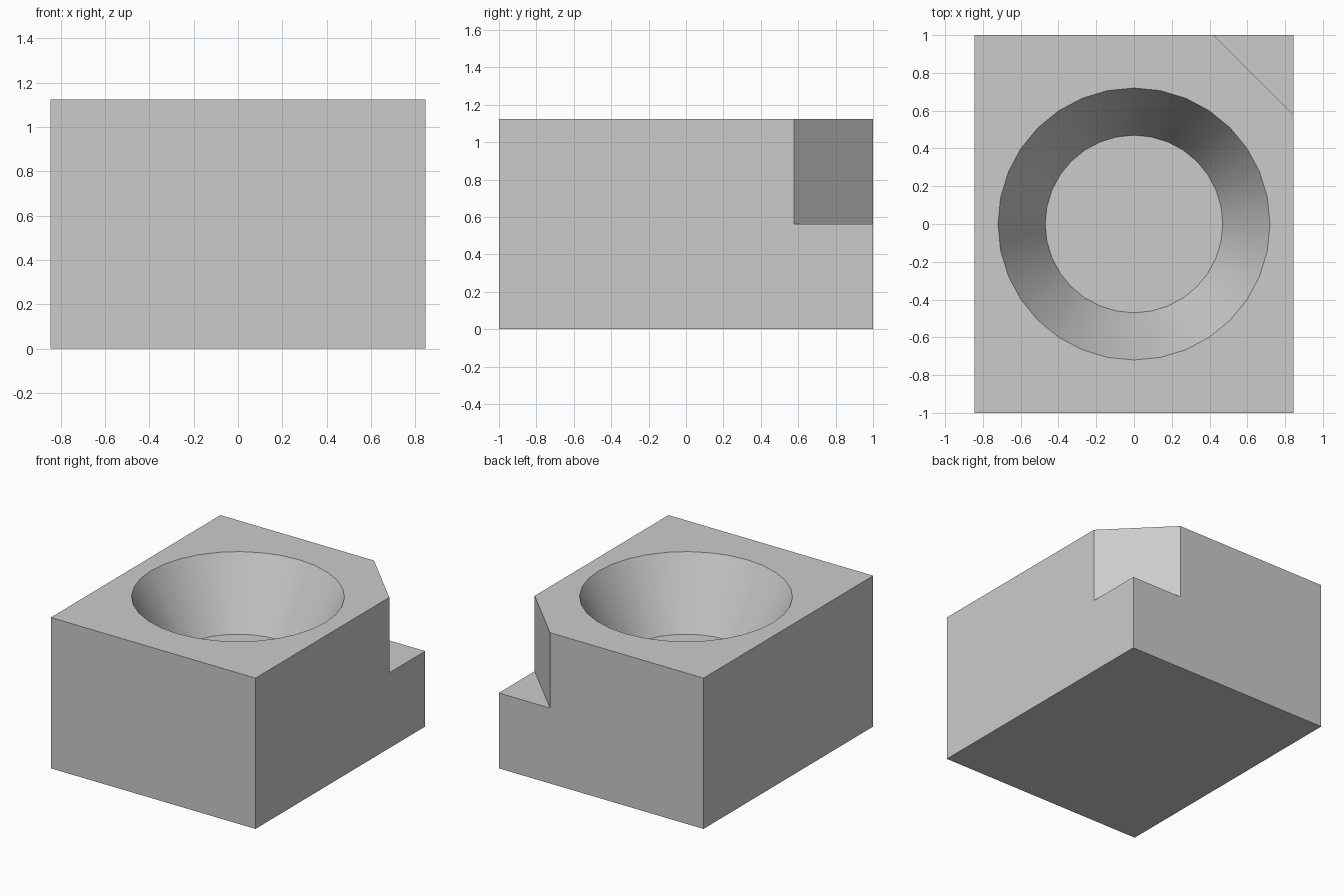
import bpy
import bmesh
import math

cube = bpy.data.objects.get("Cube")
if cube:
    bpy.data.objects.remove(cube, do_unlink=True)

# Main dimensions
HX, HY, H = 0.845, 1.0, 1.125
CUT = 0.423          # leg of the corner notch
SHELF = H / 2        # height of the notch floor
R_TOP, R_FLOOR, DEPTH, SIDES = 0.72, 0.47, 0.5, 32

grey = bpy.data.materials.new("light grey")
grey.use_nodes = True
colour = (0.6, 0.6, 0.6, 1.0)
grey.diffuse_color = colour
grey.node_tree.nodes["Principled BSDF"].inputs["Base Color"].default_value = colour


def make_object(name, bm):
    bmesh.ops.recalc_face_normals(bm, faces=bm.faces)
    mesh = bpy.data.meshes.new(name)
    bm.to_mesh(mesh)
    bm.free()
    mesh.materials.append(grey)
    obj = bpy.data.objects.new(name, mesh)
    bpy.context.collection.objects.link(obj)
    return obj


def prism(name, outline, z0, z1):
    bm = bmesh.new()
    face = bm.faces.new([bm.verts.new((x, y, z0)) for x, y in outline])
    up = bmesh.ops.extrude_face_region(bm, geom=[face])["geom"]
    for v in up:
        if isinstance(v, bmesh.types.BMVert):
            v.co.z = z1
    return make_object(name, bm)


def subtract(target, cutter):
    mod = target.modifiers.new(cutter.name, 'BOOLEAN')
    mod.operation = 'DIFFERENCE'
    mod.solver = 'EXACT'
    mod.object = cutter
    bpy.context.view_layer.objects.active = target
    bpy.ops.object.modifier_apply(modifier=mod.name)
    bpy.data.objects.remove(cutter, do_unlink=True)


# Solid block
block = prism("block", [(-HX, -HY), (HX, -HY), (HX, HY), (-HX, HY)], 0, H)

# Triangular notch in the upper back left corner
over = 0.1
notch = prism("notch_cutter",
              [(HX - CUT - over, HY + over), (HX + over, HY - CUT - over),
               (HX + over, HY + over)], SHELF, H + over)
subtract(block, notch)

# Tapered bowl with a flat floor, its cutter continued above the rim
slope = (R_TOP - R_FLOOR) / DEPTH
bm = bmesh.new()
rings = []
for r, z in ((R_FLOOR, H - DEPTH), (R_TOP + over * slope, H + over)):
    rings.append([bm.verts.new((r * math.cos(2 * math.pi * i / SIDES),
                                r * math.sin(2 * math.pi * i / SIDES), z))
                  for i in range(SIDES)])
for i in range(SIDES):
    j = (i + 1) % SIDES
    bm.faces.new((rings[0][i], rings[0][j], rings[1][j], rings[1][i]))
for ring in rings:
    bm.faces.new(ring)
subtract(block, make_object("bowl_cutter", bm))

# Smooth the bowl wall, keep the block edges sharp
bpy.ops.object.select_all(action='DESELECT')
block.select_set(True)
bpy.context.view_layer.objects.active = block
bpy.ops.object.shade_smooth_by_angle(angle=math.radians(30))
